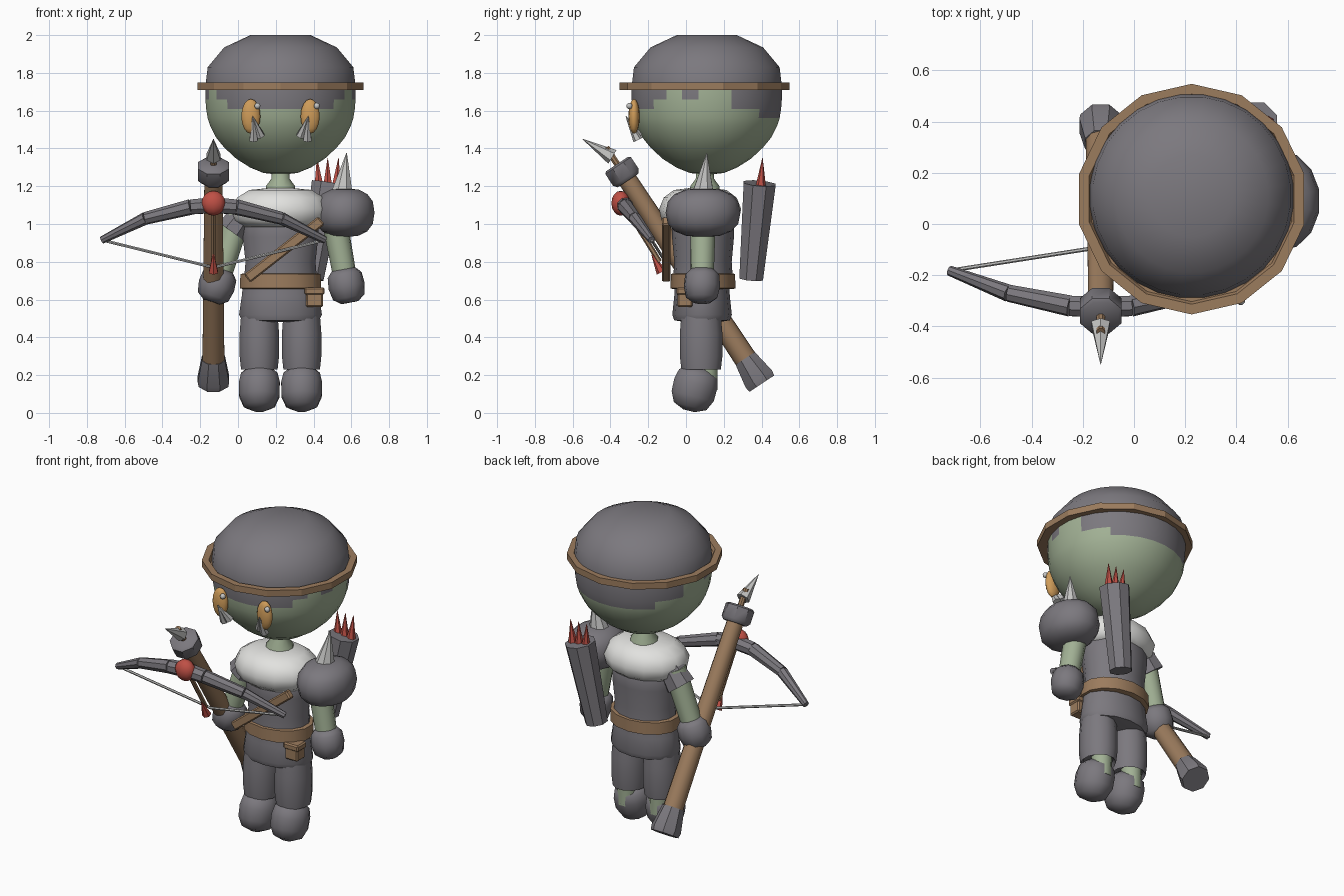
import bpy, bmesh, math
from mathutils import Vector, Matrix

cube = bpy.data.objects.get("Cube")
if cube:
    bpy.data.objects.remove(cube)


def material(name, rgb):
    m = bpy.data.materials.new(name)
    m.use_nodes = True
    m.diffuse_color = (*rgb, 1)
    m.node_tree.nodes["Principled BSDF"].inputs["Base Color"].default_value = (*rgb, 1)
    return m


GREY = material("grey_cloth", (.20, .19, .21))
GREEN = material("green_skin", (.36, .44, .30))
BROWN = material("brown_leather", (.33, .20, .11))
ORANGE = material("orange_eye", (.62, .33, .10))
RED = material("red", (.52, .08, .06))
WHITE = material("white_fur", (.76, .76, .74))
STEEL = material("pale_steel", (.55, .55, .54))


def finish(name, bm, mats, angle=50):
    bmesh.ops.recalc_face_normals(bm, faces=bm.faces)
    mesh = bpy.data.meshes.new(name)
    bm.to_mesh(mesh)
    bm.free()
    for m in mats:
        mesh.materials.append(m)
    ob = bpy.data.objects.new(name, mesh)
    bpy.context.collection.objects.link(ob)
    bpy.ops.object.select_all(action='DESELECT')
    ob.select_set(True)
    bpy.context.view_layer.objects.active = ob
    bpy.ops.object.shade_smooth_by_angle(angle=math.radians(angle))
    return ob


def lathe(name, profile, mat, at=(0, 0, 0), axis=(0, 0, 1), seg=12, sy=1, angle=50, rule=None, extra=()):
    """Spin (radius, height) pairs about an axis starting at a point."""
    bm = bmesh.new()
    rings = []
    for r, h in profile:
        turn = [2 * math.pi * (i + .5) / seg for i in range(seg)]
        rings.append([bm.verts.new((r * math.cos(t), r * math.sin(t) * sy, h)) for t in turn])
    for a, b in zip(rings, rings[1:]):
        for i in range(seg):
            j = (i + 1) % seg
            f = bm.faces.new((a[i], a[j], b[j], b[i]))
            if rule:
                f.material_index = rule(f.calc_center_median())
    bm.faces.new(rings[0])
    bm.faces.new(rings[-1])
    bmesh.ops.remove_doubles(bm, verts=bm.verts, dist=.0005)
    rot = Vector((0, 0, 1)).rotation_difference(Vector(axis)).to_matrix().to_4x4()
    bm.transform(Matrix.Translation(at) @ rot)
    return finish(name, bm, [mat, *extra], angle)


def rod(name, p, q, r1, r2, mat, seg=8):
    d = Vector(q) - Vector(p)
    return lathe(name, [(r1, 0), (r2, d.length)], mat, p, d, seg, angle=40)


def ball(name, at, size, mat, seg=14, rings=8, power=1):
    prof = []
    for i in range(rings + 1):
        a = math.pi * i / rings
        c, s = -math.cos(a), max(math.sin(a), 0)
        prof.append((size[0] * s ** power, size[2] * math.copysign(abs(c) ** power, c)))
    return lathe(name, prof, mat, at, seg=seg, sy=size[1] / size[0], angle=60)


def box(name, at, size, mat, rot=None):
    bm = bmesh.new()
    bmesh.ops.create_cube(bm, size=1)
    bm.transform(Matrix.Translation(at) @ (rot or Matrix()) @ Matrix.Diagonal((*size, 1)))
    bmesh.ops.bevel(bm, geom=bm.edges[:], offset=.008, segments=1, affect='EDGES')
    return finish(name, bm, [mat], 30)


CX = .225


# Head: skin below, cap above with a stepped hem that rises at the temples
def cap_rule(c):
    a = abs(math.degrees(math.atan2(c.x, -c.y)))
    hem = 1.615 if a < 50 else 1.66 if a < 60 else 1.64 if 70 < a < 84 else 1.71 if a < 112 else 1.59 if a < 140 else 1.56
    return 1 if c.z > hem else 0


lathe("head", [(0, 1.26), (.09, 1.27), (.16, 1.298), (.235, 1.345), (.30, 1.405), (.345, 1.46),
               (.375, 1.52), (.388, 1.56), (.396, 1.61), (.40, 1.66), (.40, 1.73), (.388, 1.83),
               (.30, 1.935), (.16, 2), (0, 2)],
      GREEN, (CX, .11, 0), seg=28, angle=60, rule=cap_rule, extra=[GREY])
lathe("headband", [(.41, 1.71), (.45, 1.71), (.45, 1.75), (.41, 1.75), (.40, 1.73)], BROWN,
      (CX, .097, 0), seg=14, angle=20)
lathe("neck", [(.085, 1.1), (.08, 1.2), (.05, 1.24), (.05, 1.3)], GREEN, (CX, .1, 0))

# Face
for side, label in ((-1, "right"), (1, "left")):
    x = CX + side * .157
    ball(label + "_eye", (x, -.275, 1.57), (.052, .03, .092), ORANGE)
    ball(label + "_eye_stud", (x + .035, -.30, 1.625), (.017, .017, .017), STEEL, 8, 6)
    for k, (inward, z) in enumerate(((.015, 1.445), (.05, 1.465))):
        rod(f"{label}_fang_{k}", (x - side * inward, -.255, z), (x - side * .01, -.318, 1.57), .026, .002, STEEL, 6)

# Torso, collar and belt
lathe("torso", [(.2, .68), (.19, .8), (.205, .93), (.205, 1.03), (.15, 1.1)], GREY, (CX, .09, 0), seg=14, sy=.8)
lathe("fur_collar", [(.07, 1.19), (.17, 1.18), (.235, 1.14), (.265, 1.08), (.25, 1.02), (.2, .985), (.1, 1.0)],
      WHITE, (CX, .075, 0), seg=14, sy=.82, angle=70)
lathe("tunic_skirt", [(.2, .72), (.21, .62), (.225, .52), (.21, .49), (.12, .48)], GREY, (CX, .085, 0), seg=14, sy=.7)
lathe("belt", [(.2, .655), (.22, .66), (.218, .735), (.19, .74)], BROWN, (CX, .09, 0), seg=14, sy=.78)
box("belt_pouch", (.405, -.005, .605), (.09, .08, .09), BROWN)
box("pouch_flap", (.405, -.005, .645), (.105, .09, .04), BROWN)
box("chest_strap", (.245, -.105, .865), (.5, .045, .055), BROWN, Matrix.Rotation(-math.radians(38), 4, 'Y'))

# Legs
for side, label in ((-1, "right"), (1, "left")):
    x = CX + side * .112
    lathe(label + "_trouser", [(.085, .25), (.1, .23), (.108, .3), (.108, .42), (.1, .52)], GREY,
          (x, .08, 0), sy=1.08)
    lathe(label + "_calf", [(.06, .12), (.065, .34)], GREEN, (x, .11, 0), seg=8)
    lathe(label + "_boot", [(.03, -.12), (.085, -.095), (.11, -.04), (.112, .03), (.1, .08), (.06, .115)], GREY,
          (x, .045, .128), (0, .25, 1), sy=1.08, angle=60)

# Arms
ARMS = (("right", (.01, .1, 1.06), (-.105, .075, .7)), ("left", (.515, .09, 1.0), (.57, .085, .7)))
for label, top, wrist in ARMS:
    rod(label + "_arm", top, wrist, .068, .062, GREEN, 10)
    lathe(label + "_mitten", [(.065, -.06), (.092, -.03), (.098, .03), (.085, .09), (.045, .118)], GREY,
          wrist, Vector(wrist) - Vector(top), 10, angle=55)
rod("right_sleeve", (.06, .1, 1.09), (-.035, .1, .96), .07, .09, GREY)
ball("left_shoulder_pad", (.565, .09, 1.06), (.162, .198, .13), GREY, 14, 8, .8)
rod("shoulder_spike", (.55, .09, 1.16), (.575, .11, 1.375), .062, .002, STEEL)

# Quiver with arrows
foot, mouth = Vector((.39, .345, .71)), Vector((.475, .39, 1.215))
rod("quiver", foot, mouth, .068, .092, GREY)
for k in range(3):
    base = mouth + Vector(((k - 1) * .045, .005, -.03))
    rod(f"arrow_{k}", base, base + Vector(((k - 1) * .012, .01, .165)), .03, .001, RED, 6)

# Crossbow stock, ends and point
butt, nose, WX = Vector((-.13, .385, .18)), Vector((-.13, -.34, 1.28)), -.13
along = (nose - butt).normalized()
rod("crossbow_stock", butt, nose, .062, .05, BROWN, 10)
lathe("stock_butt", [(.085, -.03), (.09, 0), (.066, .13)], GREY, butt, along, 8, angle=30)
lathe("stock_muzzle", [(.07, -.06), (.088, -.04), (.088, .035), (.075, .045)], GREY, nose, along, 8, angle=40)
rod("point_shaft", nose, nose + along * .15, .018, .018, BROWN)
rod("crossbow_point", nose + along * .09, (WX, -.548, 1.45), .042, .001, STEEL, 6)

# Bow limbs, mirrored about the stock
nock = Vector((WX, -.09, .77))
LIMB = [(0, -.325, 1.10, .045), (.12, -.32, 1.09, .042), (.36, -.27, 1.03, .034), (.59, -.182, .915, .02)]
for side, label in ((-1, "right"), (1, "left")):
    pts = [(Vector((WX + side * x, y, z)), r) for x, y, z, r in LIMB]
    for k, ((p, r), (q, s)) in enumerate(zip(pts, pts[1:])):
        rod(f"{label}_limb_{k}", p, q, r, s, GREY)
    rod(label + "_string", pts[-1][0], nock, .008, .008, STEEL, 6)
ball("bow_grip", (WX, -.345, 1.11), (.066, .05, .066), RED, 10, 8)
rod("bolt", (WX, -.14, .8), (WX, -.32, 1.09), .014, .014, BROWN, 6)
rod("bolt_tail", (WX, -.13, .745), (WX, -.18, .84), .028, .004, RED, 6)
